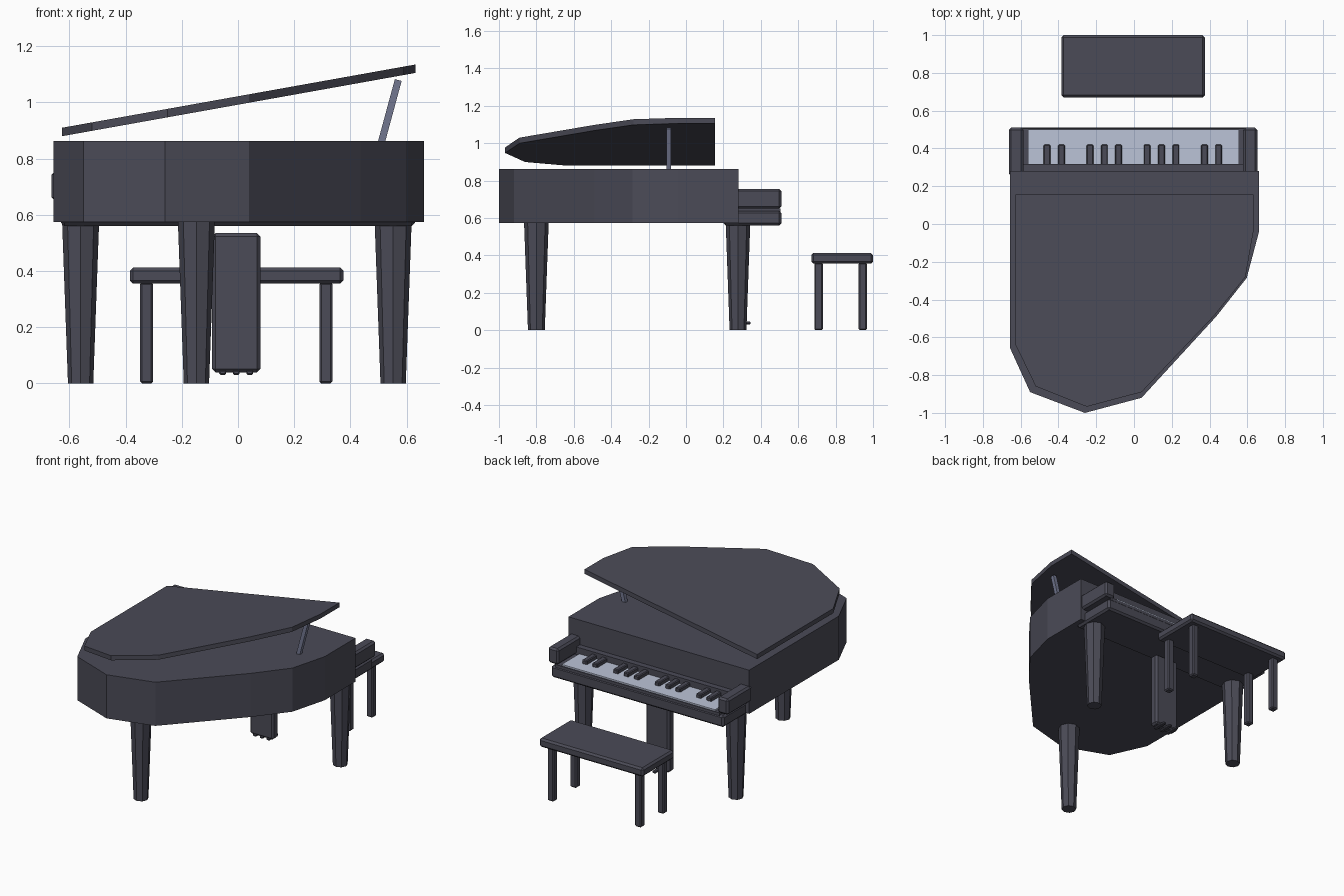
import bpy, bmesh, math
from mathutils import Vector

if "Cube" in bpy.data.objects:
    bpy.data.objects.remove(bpy.data.objects["Cube"], do_unlink=True)


def material(name, rgb):
    m = bpy.data.materials.new(name)
    m.use_nodes = True
    m.diffuse_color = (*rgb, 1)
    m.node_tree.nodes["Principled BSDF"].inputs["Base Color"].default_value = (*rgb, 1)
    return m


BLACK = material("black lacquer", (0.07, 0.07, 0.095))
IVORY = material("ivory keys", (0.5, 0.55, 0.68))
METAL = material("grey metal", (0.17, 0.185, 0.28))


def finish(name, bm, mat):
    bmesh.ops.recalc_face_normals(bm, faces=bm.faces)
    me = bpy.data.meshes.new(name)
    bm.to_mesh(me)
    bm.free()
    me.materials.append(mat)
    ob = bpy.data.objects.new(name, me)
    bpy.context.collection.objects.link(ob)
    return ob


def box(name, x, y, z, mat=BLACK, bevel=0.0):
    """Box from (min, max) ranges, with optional chamfered edges."""
    bm = bmesh.new()
    bmesh.ops.create_cube(bm, size=1)
    for v in bm.verts:
        v.co = Vector([(r[0] + r[1]) / 2 + c * (r[1] - r[0]) for c, r in zip(v.co, (x, y, z))])
    if bevel:
        bmesh.ops.bevel(bm, geom=bm.edges[:], offset=bevel, segments=1, affect='EDGES')
    return finish(name, bm, mat)


def slab(name, outline, z0, z1, slope=0.0):
    """Extruded outline; slope raises the slab along x."""
    bm = bmesh.new()
    face = bm.faces.new([bm.verts.new((x, y, z0 + slope * x)) for x, y in outline])
    new = bmesh.ops.extrude_face_region(bm, geom=[face])["geom"]
    for v in new:
        if isinstance(v, bmesh.types.BMVert):
            v.co.z += z1 - z0
    return finish(name, bm, BLACK)


# Case and raised lid
slab("case", [(-.657, .28), (.662, .28), (.662, -.04), (.597, -.285), (.435, -.49),
              (.04, -.92), (-.26, -1), (-.55, -.89), (-.657, -.655)], 0.574, 0.862)
slab("lid", [(-.627, .155), (.632, .155), (.632, -.04), (.59, -.28), (.425, -.485),
             (.04, -.89), (-.25, -.967), (-.52, -.86), (-.627, -.64)], 0.992, 1.022, 0.179)

# Lid prop
prop = box("lid_prop", (-.0125, .0125), (-.0125, .0125), (-.15, .15), METAL)
prop.rotation_euler.y = math.atan2(16, 59)
prop.location = (.531, -.092, .935)

# Tapered legs
for name, x, y in (("leg_right", -.56, .278), ("leg_left", .552, .278), ("leg_tail", -.148, -.8)):
    bm = bmesh.new()
    bmesh.ops.create_cone(bm, cap_ends=True, segments=8, radius1=.045, radius2=.066, depth=.58)
    bmesh.ops.translate(bm, verts=bm.verts, vec=(x, y, .29))
    finish(name, bm, BLACK)

# Keyboard
box("keybed", (-.63, .63), (.2, .51), (.56, .638), bevel=.012)
box("cheek_right", (-.663, -.585), (.255, .51), (.65, .755), bevel=.012)
box("cheek_left", (.578, .653), (.255, .51), (.65, .755), bevel=.012)
box("white_keys", (-.562, .557), (.25, .5), (.63, .66), IVORY)
box("key_slip", (-.6, .6), (.25, .505), (.63, .65))
box("fallboard", (-.59, .585), (.25, .318), (.63, .7))
for i in (0, 1, 3, 4, 5, 7, 8, 9, 11, 12):
    x = -.46 + i * .0757
    box("black_key", (x - .018, x + .018), (.31, .42), (.655, .685), bevel=.005)

# Pedal lyre
box("pedal_lyre", (-.092, .08), (.25, .31), (.04, .535), bevel=.012)
for x in (-.055, -.006, .042):
    box("pedal", (x - .012, x + .012), (.25, .345), (.031, .047), bevel=.004)

# Bench
box("bench_seat", (-.385, .375), (.67, 1), (.355, .413), bevel=.012)
for x in (-.325, .313):
    for y in (.709, .945):
        box("bench_leg", (x - .023, x + .023), (y - .023, y + .023), (0, .36), bevel=.007)
